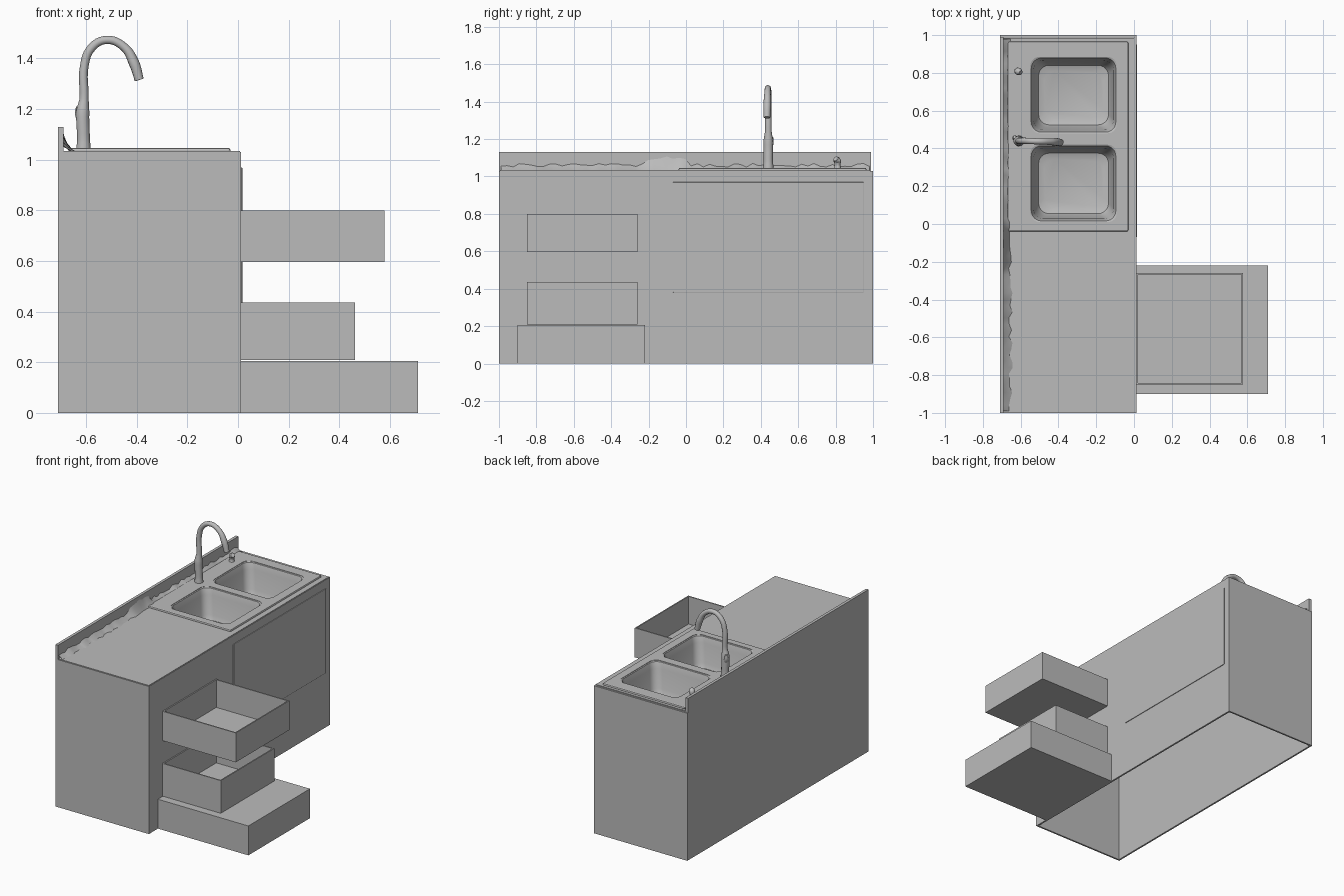
import bpy, bmesh, math, random
from mathutils import Vector

random.seed(4)
if "Cube" in bpy.data.objects:
    bpy.data.objects.remove(bpy.data.objects["Cube"], do_unlink=True)

grey = bpy.data.materials.new("plain grey")
grey.use_nodes = True
GREY = (0.5, 0.5, 0.5, 1)
grey.diffuse_color = GREY
grey.node_tree.nodes["Principled BSDF"].inputs["Base Color"].default_value = GREY


def finish(name, bm, smooth=False):
    mesh = bpy.data.meshes.new(name)
    bm.to_mesh(mesh)
    bm.free()
    mesh.materials.append(grey)
    ob = bpy.data.objects.new(name, mesh)
    bpy.context.collection.objects.link(ob)
    if smooth:
        activate(ob)
        bpy.ops.object.shade_smooth_by_angle(angle=math.radians(40))
    return ob


def activate(ob):
    bpy.ops.object.select_all(action='DESELECT')
    ob.select_set(True)
    bpy.context.view_layer.objects.active = ob


def apply(ob, kind, **settings):
    mod = ob.modifiers.new(kind, kind)
    for key, value in settings.items():
        setattr(mod, key, value)
    activate(ob)
    bpy.ops.object.modifier_apply(modifier=mod.name)


def box(name, x0, x1, y0, y1, z0, z1, bevel=0):
    bm = bmesh.new()
    bmesh.ops.create_cube(bm, size=1)
    for v in bm.verts:
        v.co = Vector(((x0, x1)[v.co.x > 0], (y0, y1)[v.co.y > 0], (z0, z1)[v.co.z > 0]))
    ob = finish(name, bm)
    if bevel:
        apply(ob, 'BEVEL', width=bevel, segments=2)
    return ob


def tray(name, x0, x1, y0, y1, z0, z1, wall):
    """Box with an open top, thin walls and a floor."""
    bm = bmesh.new()
    bmesh.ops.create_cube(bm, size=1)
    for v in bm.verts:
        v.co = Vector(((x0, x1)[v.co.x > 0], (y0, y1)[v.co.y > 0], (z0, z1)[v.co.z > 0]))
    top = max(bm.faces, key=lambda f: f.calc_center_median().z)
    bmesh.ops.inset_region(bm, faces=[top], thickness=wall)
    inner = bmesh.ops.extrude_discrete_faces(bm, faces=[top])["faces"][0]
    for v in inner.verts:
        v.co.z = z0 + wall
    return finish(name, bm)


def rounded_loop(bm, x0, x1, y0, y1, r, z):
    """Ring of vertices round a rectangle with rounded corners."""
    ring = []
    corners = [(x1 - r, y1 - r), (x0 + r, y1 - r), (x0 + r, y0 + r), (x1 - r, y0 + r)]
    for i, (cx, cy) in enumerate(corners):
        for k in range(7):
            a = math.pi / 2 * (i + k / 6)
            ring.append(bm.verts.new((cx + r * math.cos(a), cy + r * math.sin(a), z)))
    return ring


def loft(bm, rings, cap_ends):
    for a, b in zip(rings, rings[1:]):
        for i in range(len(a)):
            j = (i + 1) % len(a)
            bm.faces.new((a[i], a[j], b[j], b[i]))
    for ring in cap_ends:
        bm.faces.new(ring)
    bmesh.ops.recalc_face_normals(bm, faces=bm.faces)


# Cabinet: four thin walls, open underneath
T = 0.012
box("back_panel", -0.71, -0.71 + T, -1, 1, 0, 1.03)
box("front_panel", 0.012 - T, 0.012, -1, 1, 0, 1.03)
box("end_panel_near", -0.70, 0, -1, -1 + T, 0, 1.03)
box("end_panel_far", -0.70, 0, 1 - T, 1, 0, 1.03)
box("door_relief", 0.01, 0.017, -0.07, 0.95, 0.38, 0.97, 0.003)
box("backsplash", -0.71, -0.69, -1, 0.99, 1.03, 1.13)

# Worktop and raised sink flange, both cut for the two basins
worktop = box("worktop", -0.70, 0.008, -0.995, 0.985, 1.01, 1.034)
flange = box("sink_flange", -0.67, -0.03, -0.04, 0.965, 1.02, 1.046, 0.008)
basins = [("basin_near", -0.55, -0.09, 0.01, 0.42), ("basin_far", -0.55, -0.09, 0.48, 0.885)]
for name, x0, x1, y0, y1 in basins:
    bm = bmesh.new()
    rings = [rounded_loop(bm, x0, x1, y0, y1, 0.05, z) for z in (0.95, 1.1)]
    loft(bm, rings, rings)
    cutter = finish(name + "_cutter", bm)
    cutter.hide_render = True
    for slab in (worktop, flange):
        apply(slab, 'BOOLEAN', object=cutter, operation='DIFFERENCE', solver='EXACT')
    bpy.data.objects.remove(cutter, do_unlink=True)

    # Tapered basin shell with a curved foot
    bm = bmesh.new()
    steps = [(-0.006, 1.046), (0.006, 1.04), (0.018, 1.0), (0.032, 0.87), (0.045, 0.84), (0.075, 0.828)]
    rings = [rounded_loop(bm, x0 + d, x1 - d, y0 + d, y1 - d, 0.055, z) for d, z in steps]
    loft(bm, rings, [rings[-1]])
    for f in bm.faces:
        if f.normal.z < 0:
            f.normal_flip()
    finish(name, bm, True)

# Ragged sealant strip between worktop and backsplash
bm = bmesh.new()
rows = []
for i in range(61):
    y = -0.99 + 1.97 * i / 60
    h = (0.065 if -0.22 < y < 0.02 else 0.028) + random.uniform(-0.008, 0.012)
    w = 0.035 + random.uniform(-0.01, 0.015)
    rows.append([bm.verts.new(p) for p in (
        (-0.69, y, 1.03 + h), (-0.69 + w * 0.4, y, 1.036 + h * 0.4), (-0.69 + w, y, 1.034))])
for a, b in zip(rows, rows[1:]):
    for k in range(2):
        bm.faces.new((a[k], a[k + 1], b[k + 1], b[k]))
finish("sealant_strip", bm, True)

# Drawers pulled out as steps; the lowest is a closed box
tray("upper_drawer", 0.012, 0.578, -0.85, -0.26, 0.595, 0.80, 0.012)
tray("middle_drawer", 0.012, 0.462, -0.85, -0.26, 0.208, 0.436, 0.012)
box("lower_drawer", 0.012, 0.71, -0.90, -0.22, 0, 0.205)


def tube(name, points):
    """Smooth round tube through (x, y, z, radius) points."""
    curve = bpy.data.curves.new(name, 'CURVE')
    curve.dimensions = '3D'
    curve.bevel_depth = 1
    curve.bevel_resolution = 4
    curve.use_fill_caps = True
    curve.resolution_u = 6
    spline = curve.splines.new('BEZIER')
    spline.bezier_points.add(len(points) - 1)
    for bp, (x, y, z, r) in zip(spline.bezier_points, points):
        bp.co = (x, y, z)
        bp.radius = r
        bp.handle_left_type = bp.handle_right_type = 'AUTO'
    curve.materials.append(grey)
    ob = bpy.data.objects.new(name, curve)
    bpy.context.collection.objects.link(ob)
    activate(ob)
    bpy.ops.object.convert(target='MESH')
    bpy.ops.object.shade_smooth_by_angle(angle=math.radians(50))


# Gooseneck tap, its lever bulge and the soap pump
tube("tap", [(-0.61, 0.44, 1.03, 0.03), (-0.61, 0.44, 1.08, 0.025), (-0.613, 0.44, 1.19, 0.026),
             (-0.608, 0.44, 1.24, 0.018), (-0.607, 0.44, 1.37, 0.017), (-0.58, 0.44, 1.44, 0.017),
             (-0.52, 0.438, 1.473, 0.016), (-0.45, 0.436, 1.445, 0.017),
             (-0.41, 0.434, 1.38, 0.021), (-0.39, 0.433, 1.315, 0.018)])
tube("tap_lever", [(-0.615, 0.445, 1.15, 0.016), (-0.63, 0.455, 1.18, 0.014), (-0.632, 0.46, 1.21, 0.008)])
tube("soap_pump", [(-0.615, 0.81, 1.03, 0.022), (-0.615, 0.81, 1.06, 0.015),
                   (-0.612, 0.808, 1.085, 0.02), (-0.60, 0.80, 1.095, 0.014)])
